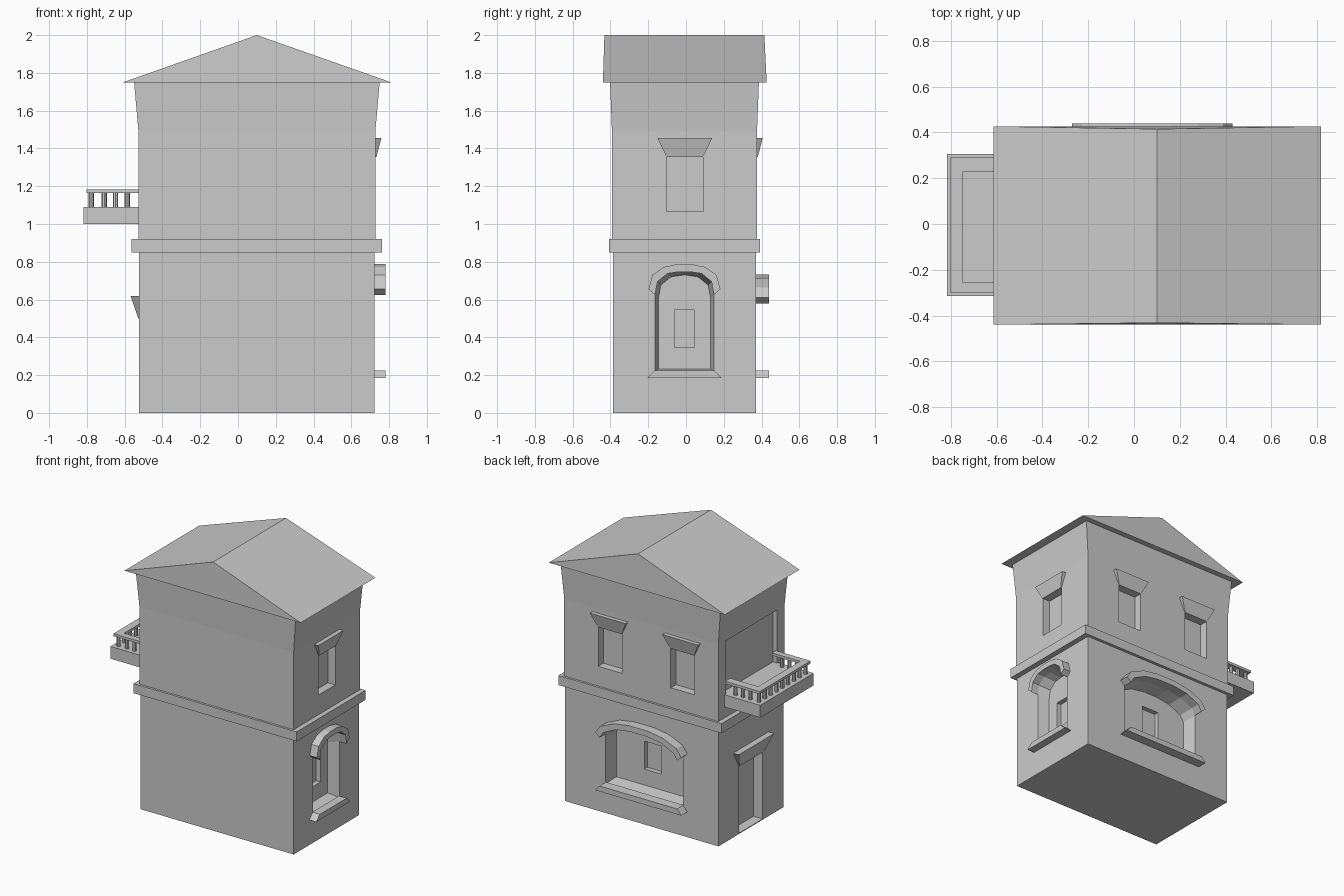
import bpy, bmesh
from mathutils import Vector

if "Cube" in bpy.data.objects:
    bpy.data.objects.remove(bpy.data.objects["Cube"])

CX, CY = 0.10, -0.008          # centre of the house plan
SIDES = {                      # wall coordinates (u along, v up, d outward)
    "right": lambda u, v, d: (0.723 + d, u, v),
    "back": lambda u, v, d: (u, 0.37 + d, v),
    "left": lambda u, v, d: (-0.523 - d, u, v),
}


def loft(name, loops):
    """Skin a closed solid through loops with equal point counts."""
    bm = bmesh.new()
    rings = [[bm.verts.new(Vector(p)) for p in loop] for loop in loops]
    for a, b in zip(rings, rings[1:]):
        for i in range(len(a)):
            j = (i + 1) % len(a)
            bm.faces.new((a[i], a[j], b[j], b[i]))
    bm.faces.new(rings[0])
    bm.faces.new(rings[-1])
    bmesh.ops.recalc_face_normals(bm, faces=bm.faces)
    me = bpy.data.meshes.new(name)
    bm.to_mesh(me)
    bm.free()
    ob = bpy.data.objects.new(name, me)
    bpy.context.collection.objects.link(ob)
    return ob


def box(name, x0, x1, y0, y1, z0, z1):
    return loft(name, [[(x0, y0, z), (x1, y0, z), (x1, y1, z), (x0, y1, z)] for z in (z0, z1)])


def mirrored(half, c):
    """Half profile (bottom to top) -> full profile about u = c."""
    return [(c - u, v) for u, v in half] + [(c + u, v) for u, v in reversed(half)]


def carve(side, pts, depth, front=0.1, taper=0.0, c=0.0, base=0.0):
    """Cut a recess into the walls; the back of it may be narrower."""
    f = SIDES[side]
    top = max(v for u, v in pts)
    inner = [(u + (taper if u < c else -taper), v - (taper if v > top - 0.2 else -taper))
             for u, v in pts] if taper else pts
    loops = [[f(u, v, base) for u, v in pts], [f(u, v, -depth) for u, v in inner]]
    if front:
        loops.insert(0, [f(u, v, front) for u, v in pts])
    cutter = loft("cutter", loops)
    cutter.hide_render = True
    m = walls.modifiers.new("recess", "BOOLEAN")
    m.operation, m.object, m.solver = "DIFFERENCE", cutter, "EXACT"
    bpy.context.view_layer.objects.active = walls
    bpy.ops.object.modifier_apply(modifier=m.name)
    bpy.data.objects.remove(cutter)


def rect(c, w, z0, z1):
    return [(c - w, z0), (c - w, z1), (c + w, z1), (c + w, z0)]


def hood(name, side, c, wb, wt, z0, z1, db, dt):
    """Flared wedge above an opening."""
    f = SIDES[side]
    pts = [(c - wb, z0, db), (c - wt, z1, dt), (c + wt, z1, dt), (c + wb, z0, db)]
    loft(name, [[f(u, v, -0.005) for u, v, d in pts], [f(*p) for p in pts]])


def arched_window(side, c, outer, inner, sill_w, depth, out, pane):
    f = SIDES[side]
    w = inner[0][0]
    carve(side, mirrored([(w, 0.215)] + inner, c), depth, taper=0.018, c=c)
    carve(side, rect(c, *pane), depth + 0.035, front=-depth + 0.02, base=-depth + 0.01)
    ring = mirrored(outer, c) + mirrored(inner, c)[::-1]
    loft(side + "_window_arch", [[f(u, v, d) for u, v in ring] for d in (-0.005, out)])
    sill = [(c - sill_w, 0.185), (c - w, 0.225), (c + w, 0.225), (c + sill_w, 0.185)]
    loft(side + "_window_sill", [[f(u, v, d) for u, v in sill] for d in (-0.005, out)])


# walls: lower storey, ledge band, upper storey, flared top
sections = [(0, .623, .378), (.85, .623, .378), (.85, .663, .400), (.92, .663, .400),
            (.92, .627, .384), (1.49, .627, .384), (1.75, .65, .394)]
walls = loft("walls", [[(CX + sx * a, CY + sy * b, z)
                        for sx, sy in ((-1, -1), (1, -1), (1, 1), (-1, 1))]
                       for z, a, b in sections])

# gable roof
loft("roof", [[(-.615, y0, 1.748), (.817, y0, 1.748), (.10, y1, 2.0)]
              for y0, y1 in ((-.44, -.432), (.427, .415))])

# upper windows with hoods
for name, side, c in (("right_upper", "right", -.006),
                      ("back_upper_a", "back", .353), ("back_upper_b", "back", -.236)):
    carve(side, rect(c, .097, 1.065, 1.357), 0.055)
    hood(name + "_hood", side, c, .097, .145, 1.355, 1.455, .01, .036)

# ground floor door and hood, balcony doorway
carve("left", rect(-.006, .138, .006, .51), 0.075)
hood("door_hood", "left", -.006, .14, .205, .50, .62, .005, .046)
carve("left", rect(-.008, .298, 1.09, 1.48), 0.03)

# arched windows
arched_window("right", -.008,
              [(.19, .655), (.17, .73), (.11, .772), (.04, .787)],
              [(.156, .625), (.143, .695), (.09, .738), (.03, .747)],
              .197, 0.085, .057, (.054, .345, .545))
arched_window("back", .08,
              [(.35, .61), (.31, .665), (.20, .713), (.08, .732)],
              [(.315, .58), (.285, .625), (.185, .673), (.07, .69)],
              .35, 0.10, .07, (.07, .35, .555))

# balcony slab, U-shaped handrail, balusters
box("balcony_slab", -.817, -.52, -.315, .305, 1.0, 1.09)
rail = [(-.52, -.30), (-.803, -.30), (-.803, .29), (-.52, .29),
        (-.52, .23), (-.748, .23), (-.748, -.255), (-.52, -.255)]
loft("handrail", [[(x, y, z) for x, y in rail] for z in (1.163, 1.182)])
ya, yb = -.277, .262
spots = [(-.777, ya + (yb - ya) * i / 8) for i in range(9)]
spots += [(x, y) for x in (-.708, -.648, -.587) for y in (ya, yb)]
for i, (x, y) in enumerate(spots):
    bpy.ops.mesh.primitive_cylinder_add(vertices=8, radius=.014, depth=.08,
                                        location=(x, y, 1.126))
    bpy.context.object.name = f"baluster_{i + 1}"
